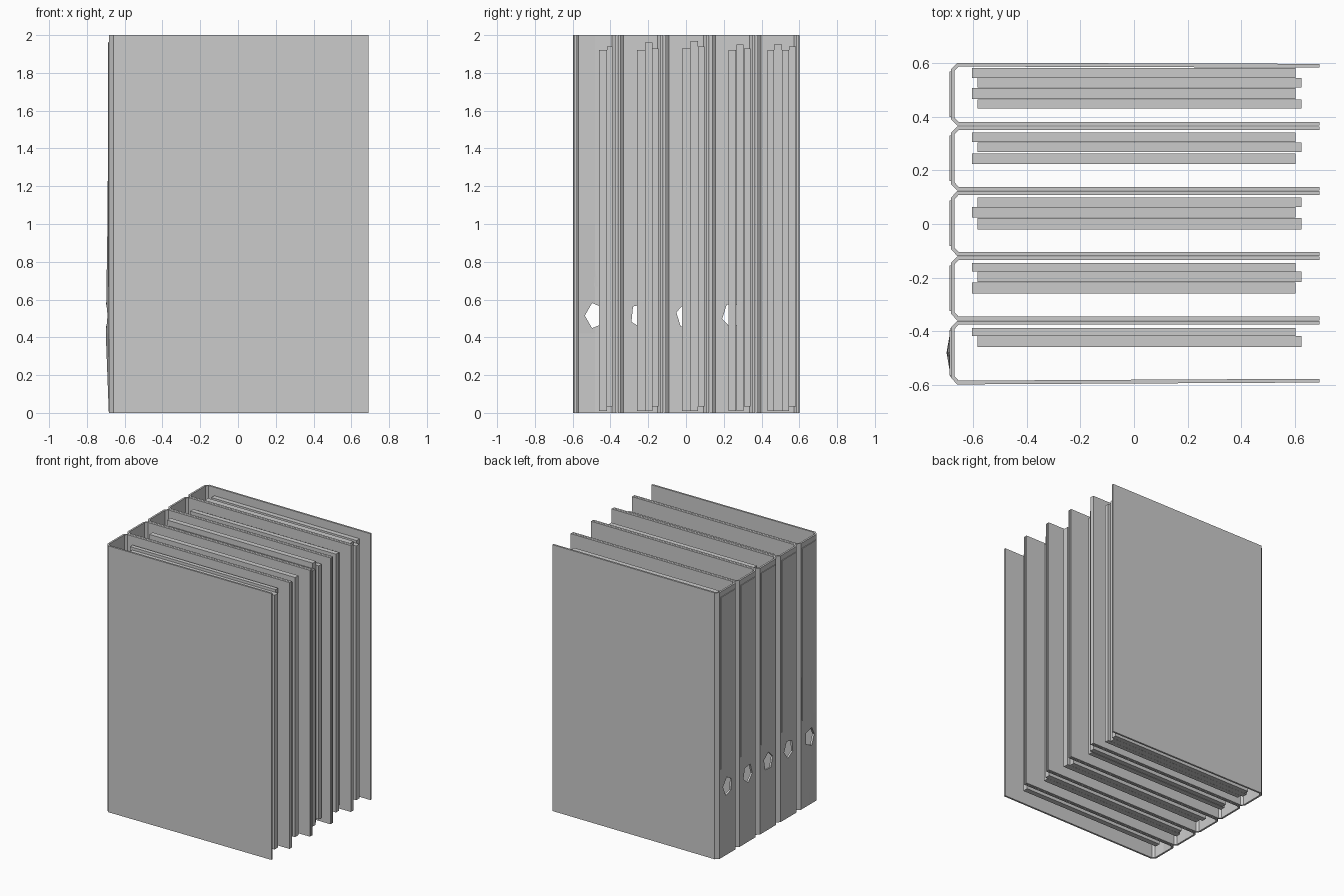
import bpy, bmesh, math

cube = bpy.data.objects.get("Cube")
if cube:
    bpy.data.objects.remove(cube, do_unlink=True)

grey = bpy.data.materials.new("plain_grey")
grey.use_nodes = True
grey.diffuse_color = (0.6, 0.6, 0.6, 1)
grey.node_tree.nodes["Principled BSDF"].inputs["Base Color"].default_value = (0.6, 0.6, 0.6, 1)


def loft(name, rings):
    """Closed solid through matching rings of points."""
    bm = bmesh.new()
    loops = [[bm.verts.new(p) for p in ring] for ring in rings]
    n = len(loops[0])
    for a, b in zip(loops, loops[1:]):
        for i in range(n):
            j = (i + 1) % n
            bm.faces.new((a[i], a[j], b[j], b[i]))
    bm.faces.new(loops[0][::-1])
    bm.faces.new(loops[-1])
    bmesh.ops.recalc_face_normals(bm, faces=bm.faces[:])
    mesh = bpy.data.meshes.new(name)
    bm.to_mesh(mesh)
    bm.free()
    mesh.materials.append(grey)
    obj = bpy.data.objects.new(name, mesh)
    bpy.context.collection.objects.link(obj)
    return obj


def box(name, lo, hi):
    (x0, y0, z0), (x1, y1, z1) = lo, hi
    return loft(name, [[(x0, y0, z), (x1, y0, z), (x1, y1, z), (x0, y1, z)] for z in (z0, z1)])


FREE, BEND, SPINE, THICK = 0.692, -0.66, -0.684, 0.014


def shell_section(z, lo, hi, lo_free, hi_free, bulge):
    """U-shaped cross-section with chamfered spine corners."""
    mid = (lo + hi) / 2
    outer = [(FREE, hi_free), (BEND, hi), (SPINE, hi - 0.025), (SPINE - bulge, mid),
             (SPINE, lo + 0.025), (BEND, lo), (FREE, lo_free)]
    t = THICK
    inner = [(FREE, lo_free + t), (BEND + 0.005, lo + t), (SPINE + t, lo + 0.03),
             (SPINE + t - bulge, mid), (SPINE + t, hi - 0.03), (BEND + 0.005, hi - t),
             (FREE, hi_free - t)]
    return [(x, y, z) for x, y in outer + inner]


def cut_finger_hole(shell, y, turn):
    """Low-poly opening through the spine."""
    ring = [(y + 0.055 * math.cos(turn + k * math.tau / 5),
             0.515 + 0.07 * math.sin(turn + k * math.tau / 5)) for k in range(5)]
    cutter = loft("hole_cutter", [[(x, py, pz) for py, pz in ring] for x in (-0.8, -0.63)])
    cutter.hide_render = True
    mod = shell.modifiers.new("finger_hole", 'BOOLEAN')
    mod.operation, mod.solver, mod.object = 'DIFFERENCE', 'EXACT', cutter
    bpy.context.view_layer.update()
    graph = bpy.context.evaluated_depsgraph_get()
    mesh = bpy.data.meshes.new_from_object(shell.evaluated_get(graph))
    shell.modifiers.clear()
    shell.data = mesh
    bpy.data.objects.remove(cutter, do_unlink=True)


# Boundaries between the binders, front to back
edges = [-0.6, -0.361, -0.12, 0.124, 0.366, 0.603]

# Page blocks per binder: (y start, y end, sticks out, top)
pages = [
    [(-0.46, -0.418, True, 1.92), (-0.418, -0.387, False, 1.94)],
    [(-0.26, -0.217, False, 1.92), (-0.217, -0.177, True, 1.96), (-0.177, -0.145, False, 1.93)],
    [(-0.02, 0.024, True, 1.93), (0.024, 0.064, False, 1.97), (0.064, 0.1, True, 1.94)],
    [(0.225, 0.265, False, 1.92), (0.268, 0.306, True, 1.95), (0.306, 0.342, False, 1.93)],
    [(0.432, 0.466, True, 1.92), (0.466, 0.509, False, 1.95),
     (0.509, 0.546, True, 1.92), (0.546, 0.583, False, 1.94)],
]

for i, blocks in enumerate(pages):
    lo, hi = edges[i] + 0.001, edges[i + 1] - 0.001
    lo_free = lo + (0.007 if i == 0 else 0)
    hi_free = hi - (0.004 if i == len(pages) - 1 else 0)
    # The front binder has a swollen spine
    swell = 0.016 if i == 0 else 0.002
    levels = [(0, 0), (0.42, swell), (1.0, swell * 0.45), (2, 0)]
    shell = loft(f"binder_shell_{i + 1}",
                 [shell_section(z, lo, hi, lo_free, hi_free, b) for z, b in levels])
    mid = (lo + hi) / 2
    cut_finger_hole(shell, mid, i * 0.5 + math.pi)

    # Spine label
    box(f"spine_label_{i + 1}", (SPINE - 0.005, mid - 0.085, 0.67),
        (SPINE + 0.003, mid + 0.085, 1.96))

    # Paper
    for k, (y0, y1, out, top) in enumerate(blocks):
        x0, x1 = (-0.585, 0.626) if out else (-0.605, 0.604)
        bottom = 0.035 if k == len(blocks) - 1 else 0.01
        box(f"page_block_{i + 1}_{k + 1}", (x0, y0, bottom), (x1, y1 - 0.001, top))
